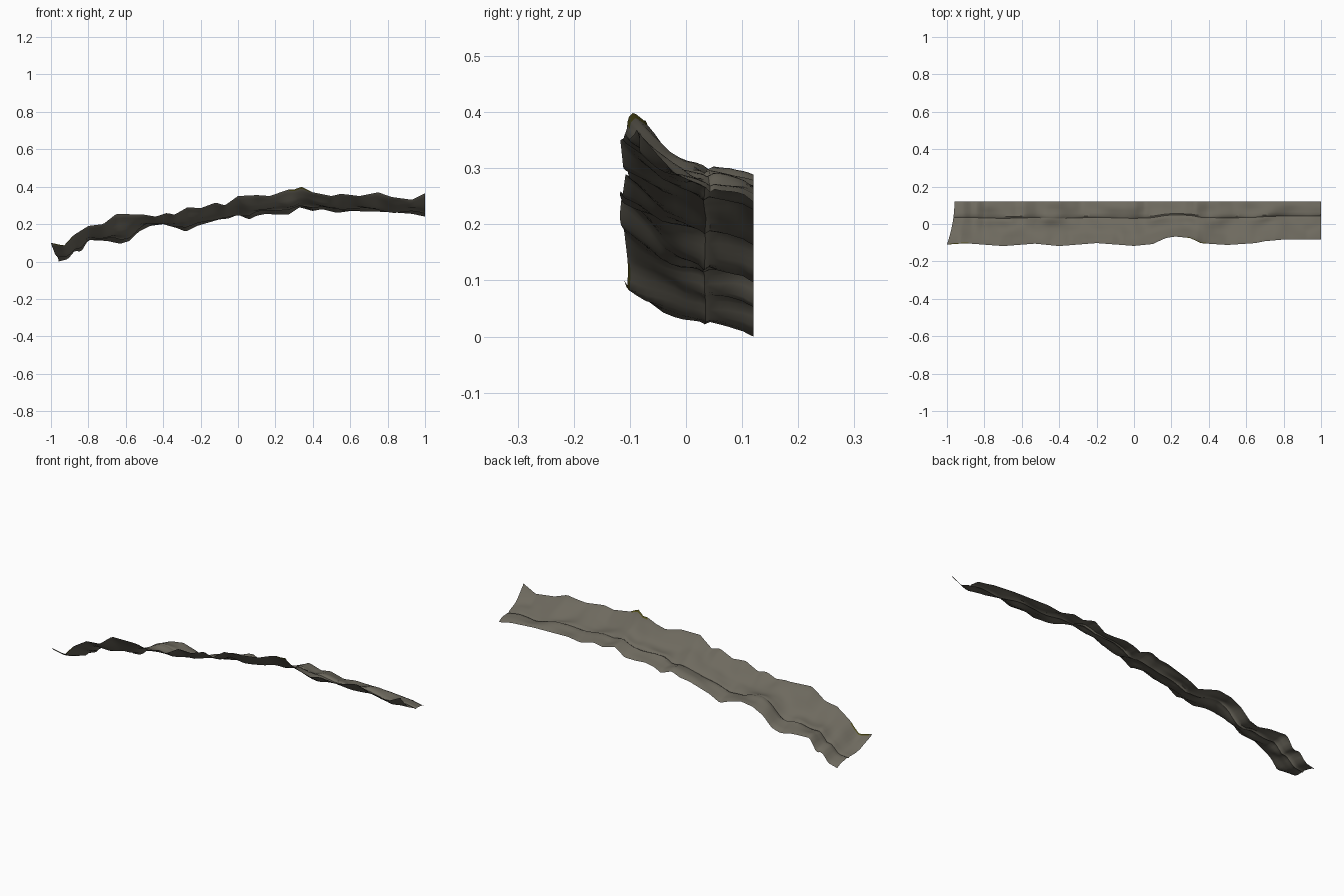
import bpy, bmesh
from mathutils import Vector, noise

if "Cube" in bpy.data.objects:
    bpy.data.objects.remove(bpy.data.objects["Cube"])

def material(name, rgb):
    m = bpy.data.materials.new(name)
    m.diffuse_color = (*rgb, 1)
    m.use_nodes = True
    m.node_tree.nodes["Principled BSDF"].inputs["Base Color"].default_value = m.diffuse_color
    return m

def sample(table, x):
    """Linear interpolation through (position, value) points."""
    if x <= table[0][0]:
        return table[0][1]
    for (a, u), (b, v) in zip(table, table[1:]):
        if x <= b:
            return u + (v - u) * (x - a) / (b - a)
    return table[-1][1]

# Height of the raised front lip along x
FRONT_Z = [(-1, .10), (-.93, .085), (-.88, .14), (-.8, .19), (-.72, .20), (-.65, .255),
           (-.5, .25), (-.44, .24), (-.38, .26), (-.34, .25), (-.27, .29), (-.2, .285),
           (-.12, .315), (-.07, .30), (0, .35), (.1, .355), (.17, .35), (.27, .385),
           (.30, .385), (.34, .40), (.4, .37), (.5, .35), (.55, .362), (.65, .35),
           (.75, .37), (.82, .345), (.93, .33), (1, .365)]
# Height of the ragged back edge along x
BACK_Z = [(-.96, 0), (-.91, .012), (-.87, .06), (-.84, .05), (-.8, .115), (-.7, .11),
          (-.63, .095), (-.58, .11), (-.53, .16), (-.47, .19), (-.4, .20), (-.33, .18),
          (-.28, .16), (-.22, .19), (-.1, .225), (-.05, .23), (0, .25), (.06, .225),
          (.1, .245), (.15, .255), (.21, .25), (.27, .25), (.33, .29), (.4, .27),
          (.45, .28), (.53, .26), (.6, .27), (.8, .265), (.93, .255), (1, .24)]
# Plan outline of the front edge
FRONT_Y = [(-1, -.11), (-.9, -.103), (-.7, -.118), (-.53, -.105), (-.4, -.118), (-.2, -.102),
           (0, -.117), (.1, -.107), (.17, -.075), (.22, -.067), (.3, -.075), (.36, -.103),
           (.5, -.112), (.65, -.102), (.7, -.092), (.8, -.083), (1, -.083)]
# Cross-section: height fraction between back (0) and front (1), with a crease near the back
SECTION = [(0, 1), (.02, .93), (.15, .68), (.3, .43), (.45, .27), (.58, .18), (.62, .12),
           (.66, .17), (.8, .13), (.92, .08), (1, 0)]

COLS = 140
ROWS = [0, .02, .08, .15, .22, .3, .38, .45, .52, .58, .605, .62, .635, .66, .73, .8, .86, .92, .96, 1]

bm = bmesh.new()
grid = []
for i in range(COLS + 1):
    s = i / COLS
    col = []
    for t in ROWS:
        left = -.96 - .04 * (1 - t) ** 2
        x = left + (1 - left) * s
        yf = sample(FRONT_Y, x)
        y = yf + (.12 - yf) * t
        zf, zb = sample(FRONT_Z, x), sample(BACK_Z, x)
        bump = noise.noise(Vector((x * 9, y * 14, 2))) * .02 * 4 * t * (1 - t)
        # far-off edges are ragged, so their detail fades toward the middle
        smooth = sum(sample(BACK_Z, x + d) for d in (-.08, -.04, 0, .04, .08)) / 5
        zb2 = zb if t > .95 else zb + (smooth - zb) * (1 - t)
        z = zb2 + (zf - zb2) * sample(SECTION, t) + bump
        col.append(bm.verts.new((x, y, max(z, 0))))
    grid.append(col)

MOSSY = [(-.98, -.88), (.27, .38)]
for a, b in zip(grid, grid[1:]):
    for j in range(len(ROWS) - 1):
        f = bm.faces.new((a[j], b[j], b[j + 1], a[j + 1]))
        f.smooth = True
        # moss patches on the outermost lip
        x = f.calc_center_median().x
        f.material_index = int(j == 0 and any(p < x < q for p, q in MOSSY))

mesh = bpy.data.meshes.new("rock_ledge")
bm.normal_update()
bm.to_mesh(mesh)
bm.free()
mesh.materials.append(material("grey brown rock", (.155, .143, .113)))
mesh.materials.append(material("olive moss", (.10, .09, .012)))
ledge = bpy.data.objects.new("rock_ledge", mesh)
bpy.context.collection.objects.link(ledge)
bpy.context.view_layer.objects.active = ledge
ledge.select_set(True)
bpy.ops.object.shade_smooth_by_angle(angle=.7)
